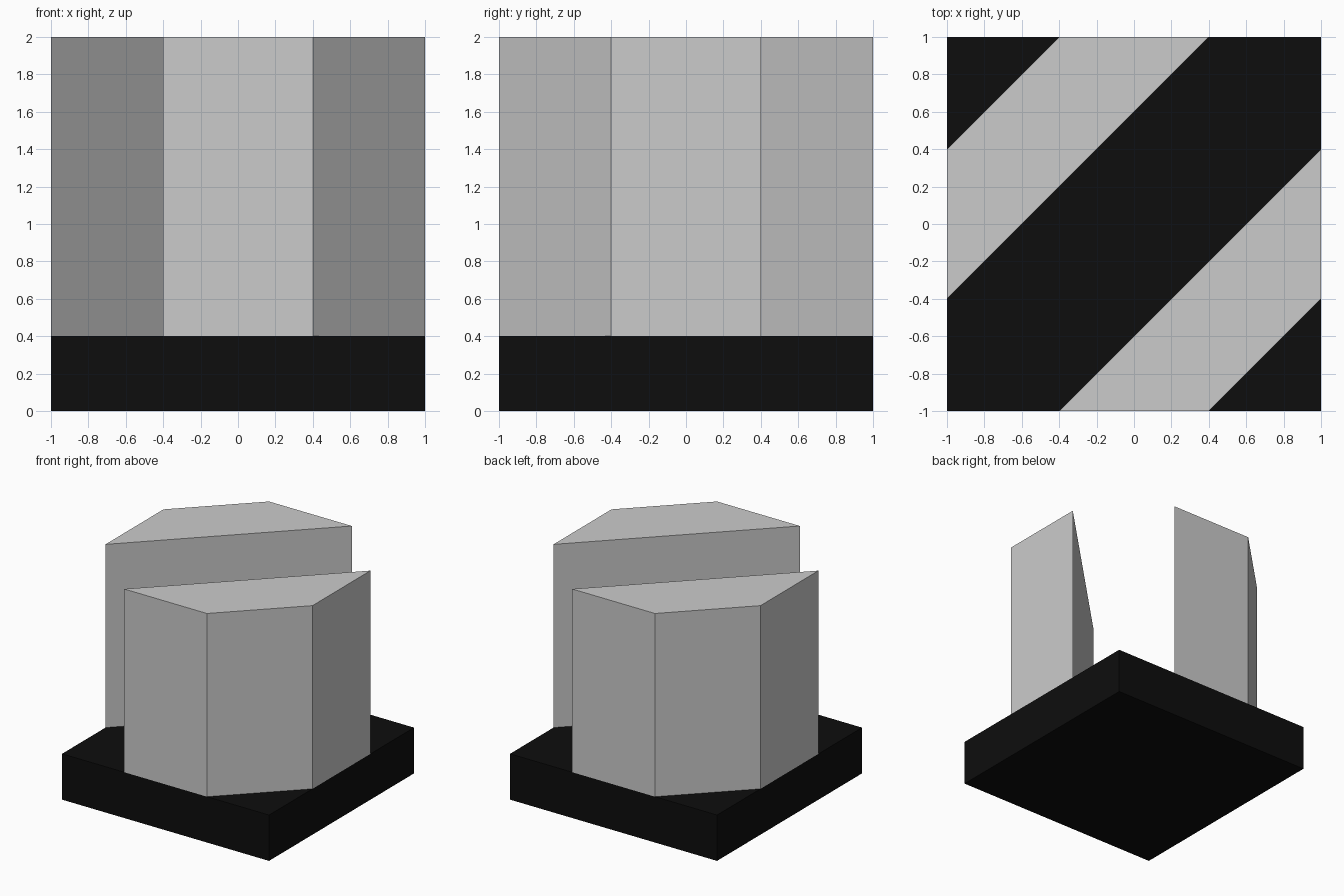
import bpy, bmesh

if "Cube" in bpy.data.objects:
    bpy.data.objects.remove(bpy.data.objects["Cube"])


def prism(name, outline, z0, z1):
    """Extrude a counter-clockwise XY outline from z0 up to z1."""
    bm = bmesh.new()
    face = bm.faces.new([bm.verts.new((x, y, z0)) for x, y in outline])
    top = bmesh.ops.extrude_face_region(bm, geom=[face], use_keep_orig=True)
    verts = [g for g in top["geom"] if isinstance(g, bmesh.types.BMVert)]
    bmesh.ops.translate(bm, verts=verts, vec=(0, 0, z1 - z0))
    bmesh.ops.recalc_face_normals(bm, faces=bm.faces)
    mesh = bpy.data.meshes.new(name)
    bm.to_mesh(mesh)
    bm.free()
    obj = bpy.data.objects.new(name, mesh)
    bpy.context.collection.objects.link(obj)
    return obj


# Black square base
black = bpy.data.materials.new("black")
black.diffuse_color = (0.004, 0.004, 0.004, 1)
black.use_nodes = True
black.node_tree.nodes["Principled BSDF"].inputs["Base Color"].default_value = black.diffuse_color
base = prism("base", [(-1, -1), (1, -1), (1, 1), (-1, 1)], 0, 0.4)
base.data.materials.append(black)

# Two diagonal towers, the second turned half way round
outline = [(-1, -0.4), (0.4, 1), (-0.4, 1), (-1, 0.4)]
for name, s in (("back_left_tower", 1), ("front_right_tower", -1)):
    prism(name, [(s * x, s * y) for x, y in outline], 0.4, 2)
